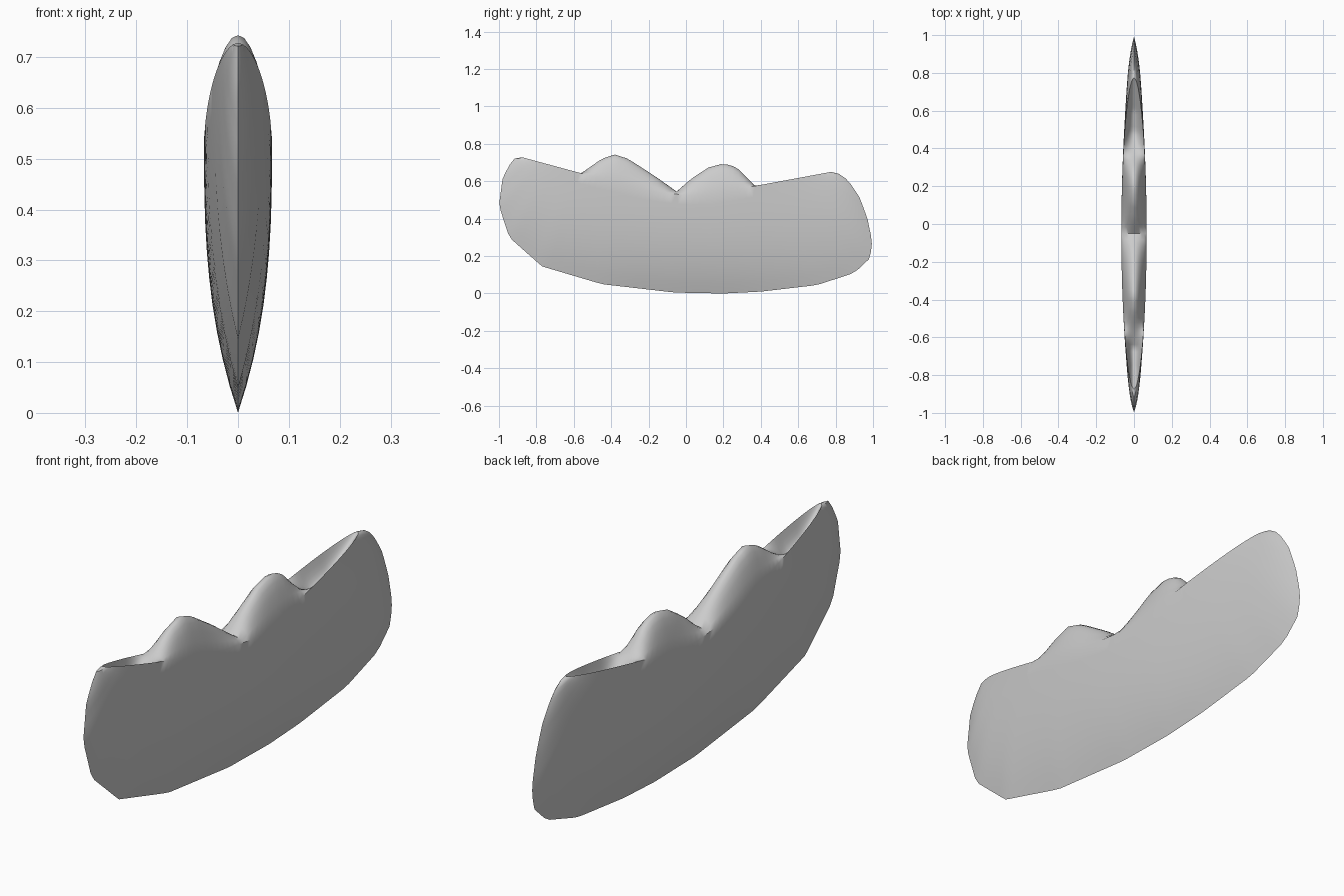
import bpy, bmesh, math

cube = bpy.data.objects.get("Cube")
if cube:
    bpy.data.objects.remove(cube)

# Side-view lines as (y, z) points
KEEL = [(-.875, .728), (-.925, .72), (-.98, .62), (-1, .47), (-.945, .3),
        (-.77, .145), (-.45, .05), (-.06, .005), (.2, 0), (.4, .01),
        (.7, .045), (.9, .11), (.985, .19), (.995, .28), (.97, .4),
        (.93, .51), (.885, .58), (.835, .635), (.775, .65)]
RIM = [(-.875, .728), (-.55, .64), (-.2, .55), (0, .525), (.13, .525),
       (.37, .575), (.775, .65)]
DECK = [(-.875, .728), (-.76, .63), (-.66, .59), (-.55, .65), (-.45, .72),
        (-.38, .743), (-.31, .72), (-.17, .63), (-.05, .545), (.03, .615),
        (.12, .673), (.2, .695), (.27, .675), (.37, .575), (.48, .52),
        (.6, .55), (.775, .65)]
STATIONS, SIDE, TOP = 72, 10, 5
FRONT, BACK = RIM[0][0], RIM[-1][0]


def height(line, y):
    """Height of a line at y."""
    for (a, za), (b, zb) in zip(line, line[1:]):
        if y <= b:
            return za + (zb - za) * (y - a) / (b - a)
    return line[-1][1]


def along(line, f):
    """Point at fraction f of the length of a line."""
    spans = [math.dist(p, q) for p, q in zip(line, line[1:])]
    d = f * sum(spans)
    for p, q, s in zip(line, line[1:], spans):
        if d <= s:
            t = d / s
            return p[0] + (q[0] - p[0]) * t, p[1] + (q[1] - p[1]) * t
        d -= s
    return line[-1]


def section(f):
    """Closed section: right side, left side, then the deck."""
    ky, kz = along(KEEL, f)
    g = f - .5 * math.sin(math.tau * f) / math.tau
    ry = FRONT + (BACK - FRONT) * g
    rz = height(RIM, ry)
    width = .067 * max(0, 1 - (2 * g - 1) ** 2) ** .55
    half = []
    for i in range(SIDE + 1):
        t = i / SIDE
        half.append((width * (1 - (1 - t) ** 2.7),
                     ky + (ry - ky) * t, kz + (rz - kz) * t))
    ring = [(-x, y, z) for x, y, z in reversed(half)] + half[1:]
    rise = height(DECK, ry) - rz
    for i in range(1, 2 * TOP):
        u = 1 - i / TOP
        ring.append((width * u, ry, rz + rise * (1 - u * u)))
    return ring


# Hull and waved deck lofted through the sections
bm = bmesh.new()
rings = [[bm.verts.new(p) for p in section(i / STATIONS)]
         for i in range(STATIONS + 1)]
for a, b in zip(rings, rings[1:]):
    for i in range(len(a)):
        j = (i + 1) % len(a)
        bm.faces.new((a[i], a[j], b[j], b[i]))
bmesh.ops.remove_doubles(bm, verts=bm.verts, dist=.0005)
bmesh.ops.recalc_face_normals(bm, faces=bm.faces)
mesh = bpy.data.meshes.new("hull")
bm.to_mesh(mesh)
bm.free()
hull = bpy.data.objects.new("hull", mesh)
bpy.context.collection.objects.link(hull)

# Plain grey
grey = bpy.data.materials.new("light grey")
grey.use_nodes = True
colour = (.6, .6, .6, 1)
grey.diffuse_color = colour
grey.node_tree.nodes["Principled BSDF"].inputs["Base Color"].default_value = colour
mesh.materials.append(grey)

bpy.context.view_layer.objects.active = hull
hull.select_set(True)
bpy.ops.object.shade_smooth_by_angle(angle=math.radians(50))
